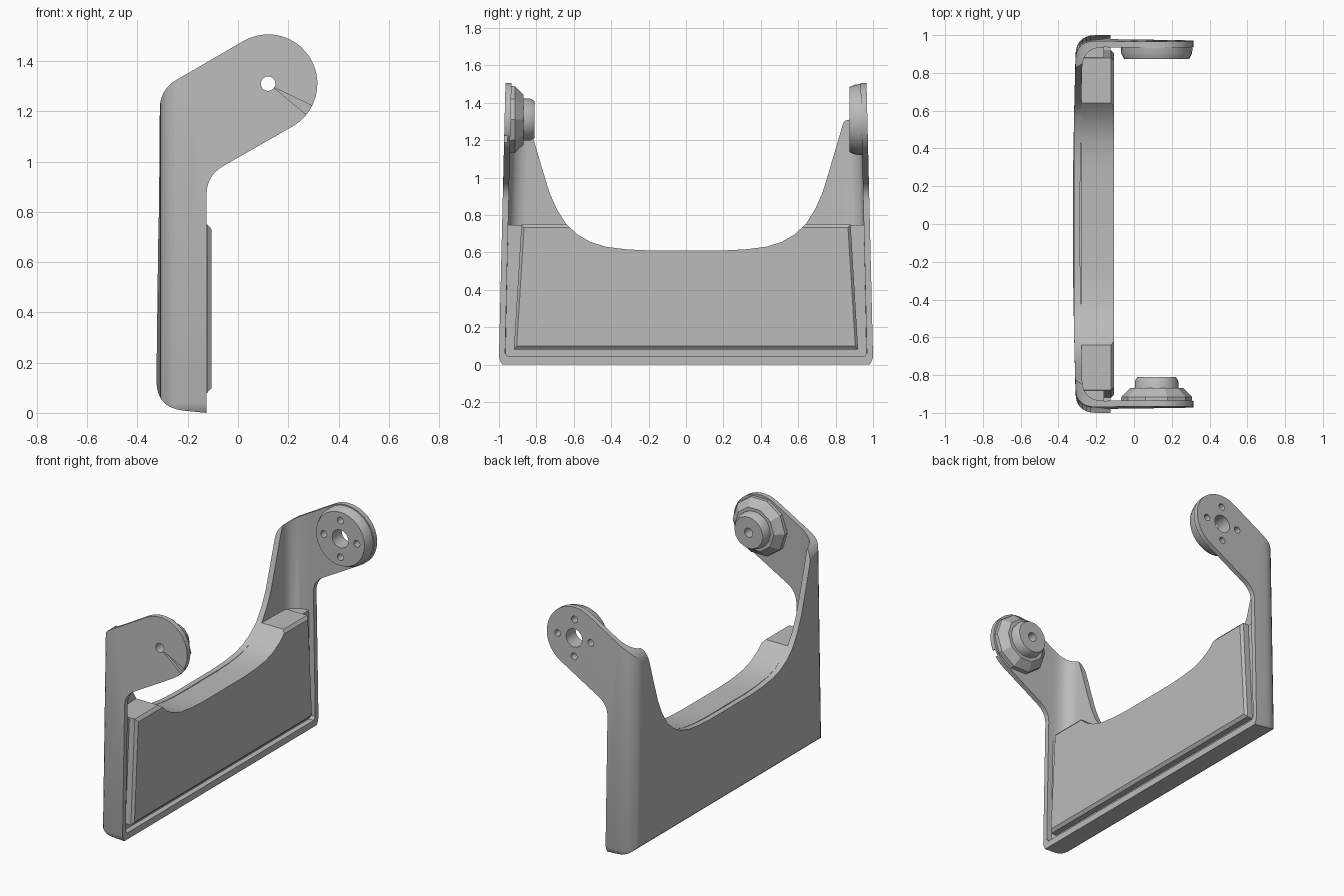
import bpy
import bmesh
from math import cos, sin, pi, radians
from mathutils import Vector

cube = bpy.data.objects.get("Cube")
if cube:
    bpy.data.objects.remove(cube, do_unlink=True)

grey = bpy.data.materials.new("plain grey")
grey.use_nodes = True
colour = (0.5, 0.5, 0.5, 1)
grey.diffuse_color = colour
grey.node_tree.nodes["Principled BSDF"].inputs["Base Color"].default_value = colour

PIVOT_X, PIVOT_Z = 0.12, 1.31


def loft(name, rings):
    """Closed solid through rings that share a point count."""
    bm = bmesh.new()
    loops = [[bm.verts.new(p) for p in ring] for ring in rings]
    n = len(loops[0])
    for a, b in zip(loops, loops[1:]):
        for i in range(n):
            j = (i + 1) % n
            bm.faces.new((a[i], a[j], b[j], b[i]))
    bm.faces.new(loops[0])
    bm.faces.new(loops[-1])
    bmesh.ops.recalc_face_normals(bm, faces=bm.faces)
    mesh = bpy.data.meshes.new(name)
    bm.to_mesh(mesh)
    bm.free()
    mesh.materials.append(grey)
    obj = bpy.data.objects.new(name, mesh)
    bpy.context.collection.objects.link(obj)
    return obj


def corner(before, at, after, d, steps=7):
    """Rounded corner that starts and ends d away from the sharp point."""
    at = Vector(at)
    p = at + (Vector(before) - at).normalized() * d
    q = at + (Vector(after) - at).normalized() * d
    ts = [i / steps for i in range(steps + 1)]
    return [tuple(p * (1 - t) ** 2 + at * 2 * t * (1 - t) + q * t * t) for t in ts]


def plan(half_y, back, bulge, d):
    """Half-open U plan in x and y, mirrored about y = 0."""
    half = [(0.5, half_y)]
    half += corner((0.5, half_y), (back, half_y), (back, 0), d)
    half += [(back - bulge * 0.5, half_y * 0.6), (back - bulge, half_y * 0.2)]
    return half + [(x, -y) for x, y in reversed(half)]


def tapered(name, outline, levels):
    return loft(name, [[(x, y * s, z) for x, y in outline] for z, s in levels])


def along_x(name, outline, x0, x1):
    return loft(name, [[(x, y, z) for y, z in outline] for x in (x0, x1)])


def along_y(name, outline, y0, y1):
    return loft(name, [[(x, y, z) for x, z in outline] for y in (y0, y1)])


def turned(name, steps, sides, x=PIVOT_X, z=PIVOT_Z):
    """Round part about a y axis, from (y, radius) steps."""
    angles = [2 * pi * i / sides for i in range(sides)]
    return loft(name, [[(x + r * cos(a), y, z + r * sin(a)) for a in angles]
                       for y, r in steps])


def combine(obj, tool, operation="DIFFERENCE"):
    mod = obj.modifiers.new("cut", "BOOLEAN")
    mod.operation, mod.object, mod.solver = operation, tool, "EXACT"
    bpy.context.view_layer.objects.active = obj
    bpy.ops.object.modifier_apply(modifier=mod.name)


cutters = []


def cutter(obj):
    obj.hide_render = True
    cutters.append(obj)
    return obj


# Outer shell, tapered towards the top
shell = tapered("bracket_shell", plan(1, -0.31, 0.014, 0.11),
                [(-0.01, 0.975), (0.012, 0.99), (0.04, 1), (1.6, 0.963)])

# Side silhouette with the rounded arm end
tip = [(PIVOT_X + 0.196 * cos(radians(a)), PIVOT_Z + 0.196 * sin(radians(a)))
       for a in range(-60, 121, 9)]
low, knee, back, heel = (-0.125, 0), (-0.125, 0.944), (-0.31, 1.287), (-0.326, 0.02)
side = [low] + corner(low, knee, tip[0], 0.075) + tip
side += corner(tip[-1], back, heel, 0.075) + corner(back, heel, low, 0.11)
combine(shell, cutter(along_y("side_silhouette", side, -1.2, 1.2)), "INTERSECT")

# Hollow interior, open towards +x
hollow = cutter(tapered("shell_hollow", plan(0.967, -0.275, 0.01, 0.12),
                        [(0.042, 0.985), (0.06, 1), (1.7, 0.96)]))
combine(shell, hollow)

# Wide scooped opening between the arms
scoop = [(0.2, 0.61), (0.32, 0.616), (0.43, 0.63), (0.51, 0.655), (0.58, 0.695),
         (0.64, 0.75), (0.69, 0.83), (0.73, 0.92), (0.77, 1.05), (0.805, 1.17),
         (0.84, 1.29), (0.88, 1.34), (0.9, 1.7)]
scoop += [(-y, z) for y, z in reversed(scoop)]
opening = cutter(along_x("scoop_opening", scoop, -0.6, 0.6))
combine(shell, opening)

# Recessed floor of the groove around the panel
floor = along_x("groove_floor", [(-0.966, 0.04), (0.966, 0.04),
                                 (0.951, 0.745), (-0.951, 0.745)], -0.275, -0.16)
combine(floor, opening)

# Raised inner panel with a chamfered border
border = [(-0.92, 0.08), (0.92, 0.08), (0.88, 0.75), (-0.88, 0.75)]
panel = loft("inner_panel", [
    [(x, y * s, 0.415 + (z - 0.415) * t) for y, z in border]
    for x, s, t in ((-0.28, 1, 1), (-0.122, 1, 1), (-0.106, 0.984, 0.945))])
combine(panel, opening)

# Round mounting flange on the +y arm
flange = turned("mounting_flange", [(0.955, 0.19), (0.905, 0.188), (0.873, 0.173)], 32)

# Faceted boss and spigot on the -y arm
boss = turned("boss_base", [(-0.955, 0.19), (-0.915, 0.187), (-0.868, 0.14)], 10)
spigot = turned("boss_spigot", [(-0.9, 0.118), (-0.83, 0.114), (-0.81, 0.102)], 14)

# Centre hole and four screw holes through the flange
holes = [turned("centre_hole", [(0.8, 0.058), (1.1, 0.058)], 24)]
for i in range(4):
    a = i * pi / 2
    holes.append(turned("screw_hole", [(0.8, 0.022), (1.1, 0.022)], 12,
                        PIVOT_X + 0.118 * cos(a), PIVOT_Z + 0.118 * sin(a)))
for hole in holes:
    cutter(hole)
    combine(shell, hole)
    combine(flange, hole)

# Pin hole through the boss
pin = cutter(turned("pin_hole", [(-1.1, 0.029), (-0.7, 0.029)], 20))
for part in (shell, boss, spigot):
    combine(part, pin)

# Narrow wedge notch in the outer face of the -y arm
wedge = [(0.14, 1.296), (0.31, 1.215), (0.28, 1.18)]
combine(shell, cutter(along_y("wedge_notch", wedge, -1.1, -0.953)))

# Remove cutters and finish shading
for obj in cutters:
    bpy.data.objects.remove(obj, do_unlink=True)
for obj, angle in ((shell, 30), (floor, 30), (panel, 25), (flange, 25),
                   (boss, 15), (spigot, 30)):
    bpy.ops.object.select_all(action="DESELECT")
    obj.select_set(True)
    bpy.context.view_layer.objects.active = obj
    bpy.ops.object.shade_smooth_by_angle(angle=radians(angle))
